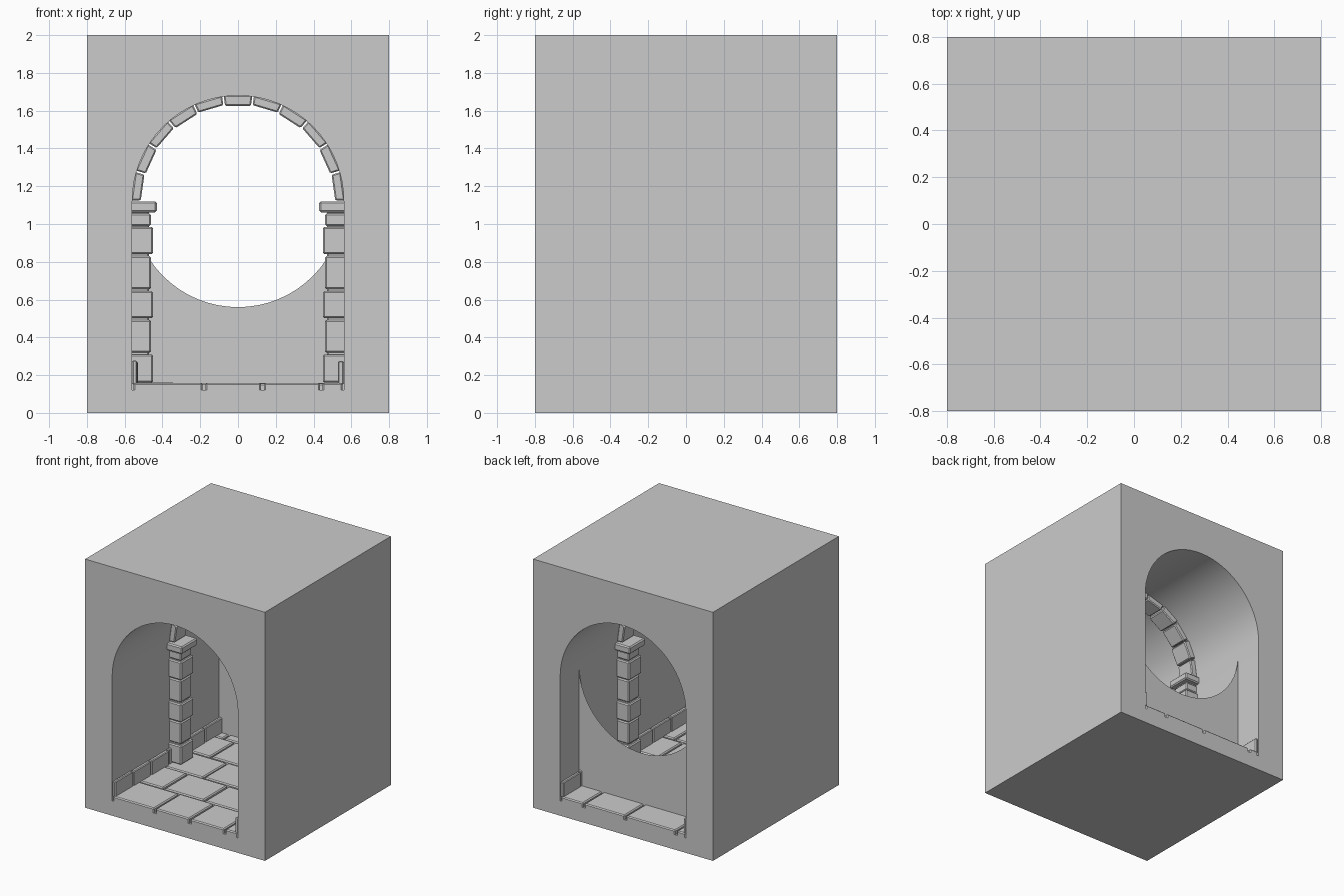
import bpy, bmesh, random
from math import sin, cos, pi, radians

if "Cube" in bpy.data.objects:
    bpy.data.objects.remove(bpy.data.objects["Cube"])

random.seed(4)
R, SPRING, FLOOR, TOP = 0.56, 1.12, 0.12, 0.16


def arc(r, a0, a1, n):
    return [(r * cos(a0 + (a1 - a0) * i / n), SPRING + r * sin(a0 + (a1 - a0) * i / n))
            for i in range(n + 1)]


def link(name, bm, bevel=0):
    bmesh.ops.recalc_face_normals(bm, faces=bm.faces)
    me = bpy.data.meshes.new(name)
    bm.to_mesh(me)
    bm.free()
    ob = bpy.data.objects.new(name, me)
    bpy.context.collection.objects.link(ob)
    if bevel:
        mod = ob.modifiers.new("bevel", 'BEVEL')
        mod.width, mod.segments = bevel, 1
    return ob


def prism(bm, pts, y0, y1):
    """Extrude an x-z outline along y."""
    a = [bm.verts.new((x, y0, z)) for x, z in pts]
    b = [bm.verts.new((x, y1, z)) for x, z in pts]
    bm.faces.new(a)
    bm.faces.new(b[::-1])
    for i in range(len(pts)):
        j = (i + 1) % len(pts)
        bm.faces.new((a[i], b[i], b[j], a[j]))


def box(bm, x0, x1, y0, y1, z0, z1):
    prism(bm, [(x0, z0), (x1, z0), (x1, z1), (x0, z1)], y0, y1)


# Masonry block with the arched tunnel through it
cu = bpy.data.curves.new("tunnel_block", 'CURVE')
cu.dimensions, cu.fill_mode, cu.extrude = '2D', 'BOTH', 0.8
opening = [(-R, FLOOR), (R, FLOOR)] + arc(R, 0, pi, 32)
for pts in ([(-.8, 0), (.8, 0), (.8, 2), (-.8, 2)], opening):
    sp = cu.splines.new('POLY')
    sp.points.add(len(pts) - 1)
    for p, (x, z) in zip(sp.points, pts):
        p.co = (x, z, 0, 1)
    sp.use_cyclic_u = True
tmp = bpy.data.objects.new("tunnel_profile", cu)
bpy.context.collection.objects.link(tmp)
bpy.context.view_layer.update()
me = bpy.data.meshes.new_from_object(tmp.evaluated_get(bpy.context.evaluated_depsgraph_get()))
bpy.data.objects.remove(tmp)
bm = bmesh.new()
bm.from_mesh(me)
for v in bm.verts:
    x, z, y = v.co
    v.co = (x, y, z)
bmesh.ops.remove_doubles(bm, verts=bm.verts, dist=1e-4)
block = link("tunnel_block", bm)
bpy.context.view_layer.objects.active = block
block.select_set(True)
bpy.ops.object.shade_smooth_by_angle(angle=radians(30))

# Thin rear wall below the round hole
bm = bmesh.new()
bm.faces.new([bm.verts.new((x, 0.56, z)) for x, z in
              [(-R, FLOOR), (R, FLOOR)] + arc(R, 0, -pi, 32)])
link("rear_wall", bm)

# Floor slabs in five staggered rows
rows = [(-.18, .13, .44), (-.33, .03, .36), (-.2, .16), (-.36, -.02, .34), (-.47, -.02, .35)]
bm = bmesh.new()
g = 0.007
for i, joints in enumerate(rows):
    y0 = -.8 + .32 * i
    ends = [-R, *joints, R]
    for x0, x1 in zip(ends, ends[1:]):
        box(bm, x0 + g, x1 - g, y0 + (g if i else 0), y0 + .32 - (g if i < 4 else 0),
            FLOOR - .01, TOP - random.uniform(0, .006))
link("floor_slabs", bm, 0.008)

# Skirting stones along both walls
bm = bmesh.new()
for s in (-1, 1):
    for i in range(7):
        y0 = -.8 + i * 1.6 / 7
        xs = sorted((s * R, s * (R - .025 - random.uniform(0, .006))))
        box(bm, *xs, y0 + .004, y0 + 1.6 / 7 - .004, .15, .28 - random.uniform(0, .01))
link("skirting_stones", bm, 0.006)

# Pillars of alternating blocks with a capital
levels = [(.16, .31), (.32, .492), (.502, .645), (.655, .83), (.84, .985), (.99, 1.055)]
bm = bmesh.new()
caps = bmesh.new()
for s in (-1, 1):
    for i, (z0, z1) in enumerate(levels):
        inner, d = (.45, .08) if i % 2 == 0 else (.46, .07)
        box(bm, *sorted((s * .57, s * inner)), -d, d, z0, z1)
    box(bm, *sorted((s * .57, s * .47)), -.062, .062, .16, 1.07)
    box(caps, *sorted((s * .57, s * .43)), -.1, .1, 1.062, 1.12)
link("pillar_blocks", bm, 0.008)
link("pillar_capitals", caps, 0.009)

# Eleven arch stones
bm = bmesh.new()
step = pi / 11
for i in range(11):
    a0, a1 = i * step + .008, (i + 1) * step - .008
    r, d = (.51, .08) if i % 2 else (.515, .073)
    prism(bm, arc(r, a0, a1, 1) + arc(.566, a1, a0, 1), -d, d)
link("arch_stones", bm, 0.007)
